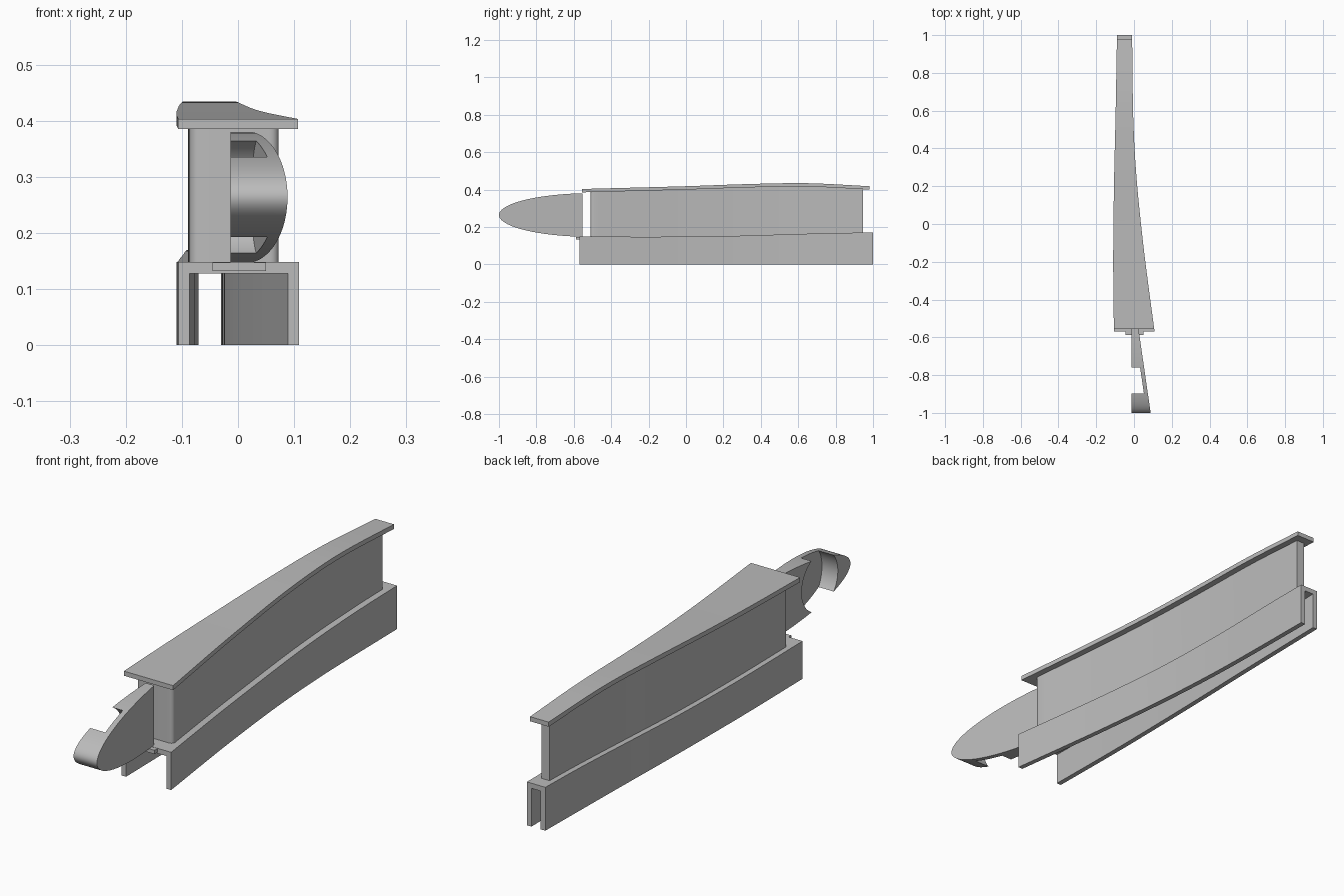
import bpy, bmesh, math

cube = bpy.data.objects.get("Cube")
if cube:
    bpy.data.objects.remove(cube, do_unlink=True)

grey = bpy.data.materials.new("plain_grey")
grey.use_nodes = True
tone = (0.5, 0.5, 0.5, 1)
grey.diffuse_color = tone
grey.node_tree.nodes["Principled BSDF"].inputs["Base Color"].default_value = tone


def curve(*pts):
    """Smooth function of y through the given (y, value) points."""
    def slope(i):
        a, b = pts[max(i - 1, 0)], pts[min(i + 1, len(pts) - 1)]
        return (b[1] - a[1]) / (b[0] - a[0])

    def at(y):
        i = 0
        while i < len(pts) - 2 and y > pts[i + 1][0]:
            i += 1
        (a, p), (b, q) = pts[i], pts[i + 1]
        h = b - a
        t = (y - a) / h
        return (p * (1 + 2 * t) * (1 - t) ** 2 + slope(i) * h * t * (1 - t) ** 2
                + q * t * t * (3 - 2 * t) - slope(i + 1) * h * t * t * (1 - t))
    return at


def skin(name, rings, round_front=0):
    """Join equal rings of points into a closed solid."""
    bm = bmesh.new()
    loops = [[bm.verts.new(p) for p in ring] for ring in rings]
    n = len(loops[0])
    for a, b in zip(loops, loops[1:]):
        for i in range(n):
            j = (i + 1) % n
            bm.faces.new((a[i], a[j], b[j], b[i]))
    bm.faces.new(loops[0])
    bm.faces.new(loops[-1])
    if round_front:
        edges = [e for e in bm.edges if all(v in loops[0] for v in e.verts)
                 and abs(e.verts[0].co.z - e.verts[1].co.z) > 0.1]
        bmesh.ops.bevel(bm, geom=edges, offset=round_front, segments=5,
                        profile=0.5, affect='EDGES')
    bmesh.ops.recalc_face_normals(bm, faces=bm.faces)
    mesh = bpy.data.meshes.new(name)
    bm.to_mesh(mesh)
    bm.free()
    mesh.materials.append(grey)
    obj = bpy.data.objects.new(name, mesh)
    bpy.context.collection.objects.link(obj)
    return obj


def loft(name, start, end, section, steps=28, **kw):
    """Sweep a cross-section along y."""
    ys = [start + (end - start) * i / steps for i in range(steps + 1)]
    return skin(name, [[(x, y, z) for x, z in section(y)] for y in ys], **kw)


def box(x0, x1, z0, z1):
    return [(x0, z0), (x1, z0), (x1, z1), (x0, z1)]


# Shared outlines along the length
left = curve((-0.6, -0.106), (-0.2, -0.11), (0.2, -0.106), (0.6, -0.097), (1, -0.09))
right = curve((-0.6, 0.113), (-0.2, 0.06), (0, 0.037), (0.2, 0.017),
              (0.4, 0.003), (0.6, -0.005), (1, -0.01))
crest = curve((-0.6, 0.402), (0, 0.418), (0.35, 0.43), (0.65, 0.434), (1, 0.417))
ledge = curve((-0.6, 0.148), (0.1, 0.149), (0.45, 0.158), (0.8, 0.168), (1, 0.17))
wall = 0.02

# Cap plate, upright body and lower channel
parts = [
    loft("top_plate", -0.555, 0.98,
         lambda y: box(left(y), right(y), crest(y) - 0.018, crest(y))),
    loft("body", -0.51, 0.945,
         lambda y: box(left(y) + 0.021, right(y) - 0.026, ledge(y) - 0.005, crest(y) - 0.01),
         round_front=0.018),
    loft("lower_channel", -0.57, 1,
         lambda y: [(left(y), 0), (left(y), ledge(y)), (right(y), ledge(y)), (right(y), 0),
                    (right(y) - wall, 0), (right(y) - wall, ledge(y) - wall),
                    (left(y) + wall, ledge(y) - wall), (left(y) + wall, 0)]),
    loft("front_tab", -0.588, -0.55, lambda y: box(-0.045, 0.05, 0.132, 0.147), steps=1),
]


# Tapered tongue with a slanted outer face
def outer(y):
    return 0.023 - 0.145 * (y + 0.55)


mid = 0.264
outline = []
for i in range(49):
    a = math.radians(84 - 168 * i / 48)
    outline.append((-0.5 - 0.5 * math.cos(a), mid + 0.117 * math.sin(a)))
tongue = skin("tongue", [[(-0.013, y, z) for y, z in outline],
                         [(outer(y), y, z) for y, z in outline]])

# Round notch that leaves only the outer skin of the tongue
circle = []
for i in range(48):
    a = math.tau * i / 48
    circle.append((-0.81 + 0.112 * math.cos(a), mid + 0.112 * math.sin(a)))
cutter = skin("notch_cutter", [[(-0.1, y, z) for y, z in circle],
                               [(outer(y) - 0.021, y, z) for y, z in circle]])
cutter.hide_render = True
cut = tongue.modifiers.new("notch", 'BOOLEAN')
cut.operation = 'DIFFERENCE'
cut.solver = 'EXACT'
cut.object = cutter
bpy.context.view_layer.objects.active = tongue
bpy.ops.object.modifier_apply(modifier=cut.name)
bpy.data.objects.remove(cutter, do_unlink=True)
parts.append(tongue)

# Smooth curved faces, keep corners sharp
bpy.ops.object.select_all(action='DESELECT')
for part in parts:
    part.select_set(True)
bpy.context.view_layer.objects.active = tongue
bpy.ops.object.shade_smooth_by_angle(angle=math.radians(30))
